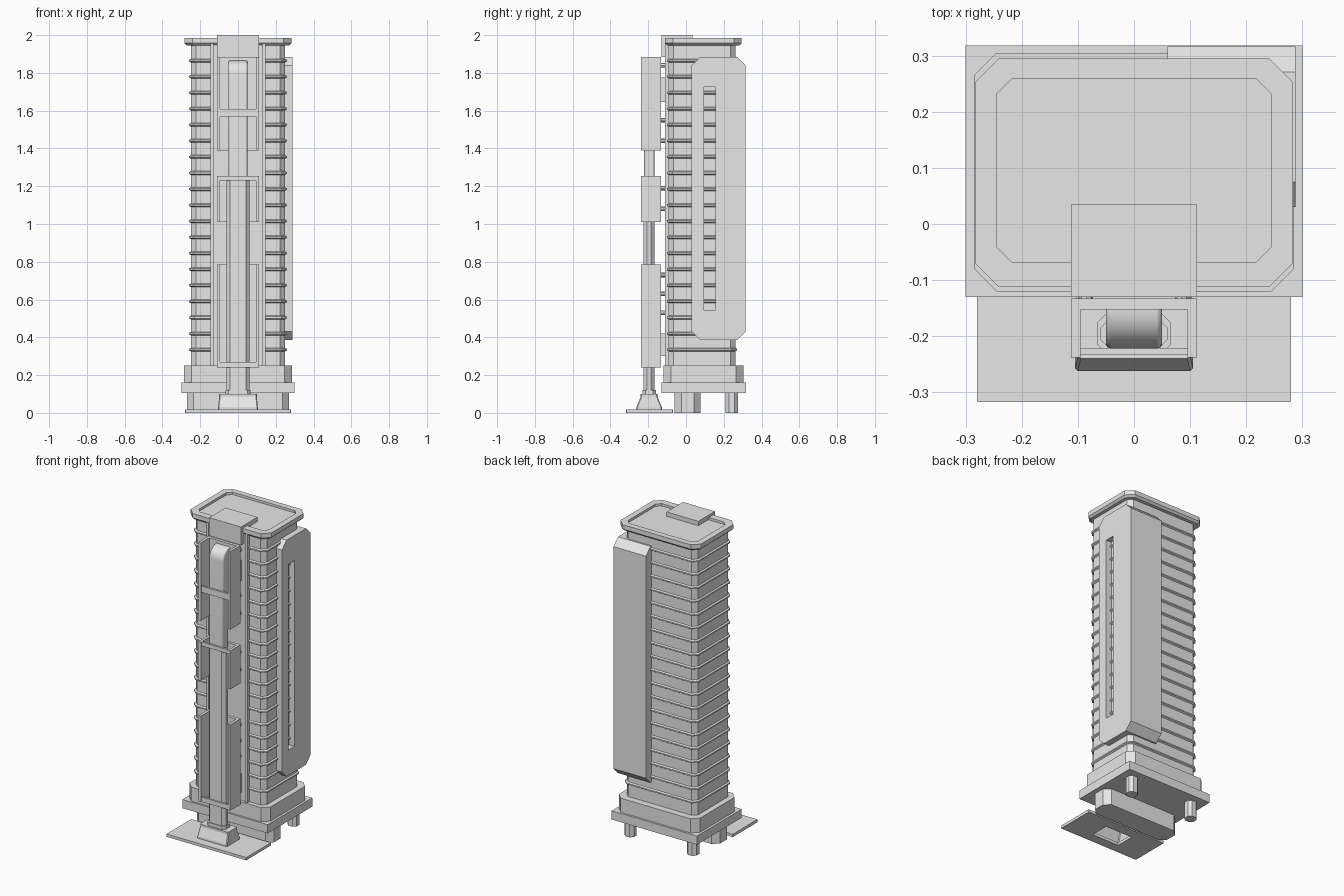
import bpy, bmesh, math

cube = bpy.data.objects.get("Cube")
if cube:
    bpy.data.objects.remove(cube, do_unlink=True)

grey = bpy.data.materials.new("light_grey")
grey.use_nodes = True
grey.diffuse_color = (0.8, 0.8, 0.8, 1)
grey.node_tree.nodes["Principled BSDF"].inputs["Base Color"].default_value = (0.8, 0.8, 0.8, 1)


def finish(name, bm):
    bmesh.ops.recalc_face_normals(bm, faces=bm.faces)
    mesh = bpy.data.meshes.new(name)
    bm.to_mesh(mesh)
    bm.free()
    mesh.materials.append(grey)
    obj = bpy.data.objects.new(name, mesh)
    bpy.context.scene.collection.objects.link(obj)
    return obj


def octagon(u0, u1, v0, v1, c=0.001):
    return [(u0 + c, v0), (u1 - c, v0), (u1, v0 + c), (u1, v1 - c),
            (u1 - c, v1), (u0 + c, v1), (u0, v1 - c), (u0, v0 + c)]


def place(point, w, along_x):
    u, v = point
    return (w, u, v) if along_x else (u, v, w)


def loft(name, sections, along_x=False, bottom=True):
    """Join matching outlines, each given as (outline, level), and cap the ends."""
    bm = bmesh.new()
    rows = [[bm.verts.new(place(p, w, along_x)) for p in outline] for outline, w in sections]
    n = len(rows[0])
    for a, b in zip(rows, rows[1:]):
        for i in range(n):
            j = (i + 1) % n
            bm.faces.new((a[i], a[j], b[j], b[i]))
    bm.faces.new(rows[-1])
    if bottom:
        bm.faces.new(rows[0])
    return finish(name, bm)


def prism(name, outline, w0, w1, along_x=False):
    return loft(name, [(outline, w0), (outline, w1)], along_x)


def frame(name, outer, inner, w0, w1, along_x=False):
    """Plate with a hole through it."""
    bm = bmesh.new()
    loops = [(outer, w0), (outer, w1), (inner, w1), (inner, w0)]
    rows = [[bm.verts.new(place(p, w, along_x)) for p in line] for line, w in loops]
    n = len(outer)
    for k in range(4):
        a, b = rows[k], rows[(k + 1) % 4]
        for i in range(n):
            j = (i + 1) % n
            bm.faces.new((a[i], a[j], b[j], b[i]))
    return finish(name, bm)


def box(name, x0, x1, y0, y1, z0, z1):
    return prism(name, [(x0, y0), (x1, y0), (x1, y1), (x0, y1)], z0, z1)


# Base: slab, chamfered plinth, wide front support and two rear legs
box("base_slab", -0.3, 0.3, -0.13, 0.318, 0.105, 0.16)
prism("plinth", octagon(-0.285, 0.285, -0.12, 0.305, 0.04), 0.16, 0.25)
prism("front_support", octagon(-0.27, 0.27, -0.06, 0.078, 0.035), 0, 0.105)
for side, x in (("right", -0.22), ("left", 0.22)):
    prism(side + "_rear_leg", octagon(x - 0.033, x + 0.033, 0.21, 0.275, 0.018), 0, 0.105)

# Tower with a thin ledge at every floor
prism("tower", octagon(-0.25, 0.25, -0.092, 0.262, 0.027), 0.25, 1.955)
FLOORS = 20
for i in range(1, FLOORS):
    z = 0.25 + i * 1.7 / FLOORS
    wide = octagon(-0.259, 0.259, -0.101, 0.271, 0.03)
    body = octagon(-0.249, 0.249, -0.091, 0.261, 0.027)
    loft("floor_ledge", [(body, z - 0.01), (wide, z - 0.004), (wide, z + 0.004), (body, z + 0.01)])

# Smooth strip up the front, edged by rails
box("front_strip", -0.14, 0.14, -0.102, -0.08, 0.25, 1.955)
for s in (-1, 1):
    box("front_rail", s * 0.137 - 0.008, s * 0.137 + 0.008, -0.11, -0.09, 0.25, 1.955)

# Roof with raised rim and front hood
edge = octagon(-0.283, 0.283, -0.112, 0.295, 0.042)
loft("roof", [(octagon(-0.27, 0.27, -0.1, 0.283, 0.037), 1.945), (edge, 1.957), (edge, 1.97)])
frame("roof_rim", edge, octagon(-0.245, 0.245, -0.068, 0.258, 0.027), 1.97, 1.985)
box("hood_top", -0.112, 0.112, -0.13, 0.035, 1.972, 2.0)
box("hood_front", -0.112, 0.112, -0.13, -0.095, 1.885, 1.99)

# Cladding wrapped round the rear left corner, slotted on the side
side_outline = octagon(0.03, 0.316, 0.385, 1.885, 0.045)
frame("side_cladding", side_outline, octagon(0.095, 0.155, 0.545, 1.725), 0.245, 0.288, True)
prism("rear_cladding", [(0.25, 0.385), (0.271, 0.385), (0.316, 0.43), (0.316, 1.84),
                        (0.271, 1.885), (0.25, 1.885)], 0.06, 0.287, True)

# Foot of the front pipe
frame("foot_plate", octagon(-0.28, 0.28, -0.317, -0.07),
      octagon(-0.095, 0.095, -0.255, -0.135), 0, 0.018)
foot = octagon(-0.105, 0.105, -0.262, -0.128, 0.005)
top = octagon(-0.1, 0.1, -0.24, -0.15, 0.005)
loft("pipe_foot", [(foot, 0.018), (foot, 0.03), (top, 0.085), (top, 0.1)], bottom=False)
prism("foot_collar", octagon(-0.065, 0.065, -0.23, -0.16, 0.015), 0.1, 0.12)

# Lower pipe, then a narrower upper pipe that curves back at the top
prism("lower_pipe", octagon(-0.06, 0.06, -0.224, -0.167, 0.018), 0.12, 1.24)
arc = [(-0.152 - 0.07 * math.cos(t * math.pi / 20), 1.795 + 0.07 * math.sin(t * math.pi / 20))
       for t in range(11)]
bend = [(-0.167, 1.2), (-0.222, 1.2)] + arc + [(-0.14, 1.865), (-0.14, 1.79), (-0.167, 1.765)]
pipe = prism("upper_pipe", bend, -0.05, 0.05, True)
bevel = pipe.modifiers.new("soft_edges", "BEVEL")
bevel.width = 0.008
bevel.segments = 2
bpy.context.view_layer.objects.active = pipe
pipe.select_set(True)
bpy.ops.object.shade_smooth_by_angle(angle=math.radians(35))
pipe.select_set(False)

# Three channels holding the pipe, each with a cross bar and mounts
channel = [(-0.112, -0.238), (-0.095, -0.238), (-0.095, -0.152), (0.095, -0.152),
           (0.095, -0.238), (0.112, -0.238), (0.112, -0.133), (-0.112, -0.133)]
for label, z0, z1, bar0, bar1, mounts in (
        ("upper", 1.39, 1.885, 1.57, 1.61, (1.84, 1.55, 1.44)),
        ("middle", 1.01, 1.255, 1.23, 1.255, (1.19, 1.08)),
        ("lower", 0.24, 0.785, 0.24, 0.27, (0.73, 0.63, 0.53))):
    prism(label + "_channel", channel, z0, z1)
    box(label + "_cross_bar", -0.096, 0.096, -0.233, -0.221, bar0, bar1)
    for z in mounts:
        for s in (-1, 1):
            ring = [(s * 0.085 + 0.012 * math.cos(a * math.pi / 4), z + 0.012 * math.sin(a * math.pi / 4))
                    for a in range(8)]
            bm = bmesh.new()
            ends = [[bm.verts.new((x, y, h)) for x, h in ring] for y in (-0.135, -0.095)]
            for i in range(8):
                j = (i + 1) % 8
                bm.faces.new((ends[0][i], ends[0][j], ends[1][j], ends[1][i]))
            finish(label + "_mount", bm)
for z0, z1 in ((1.645, 1.775), (0.3, 0.42)):
    box("mount_block", -0.095, 0.095, -0.135, -0.095, z0, z1)
